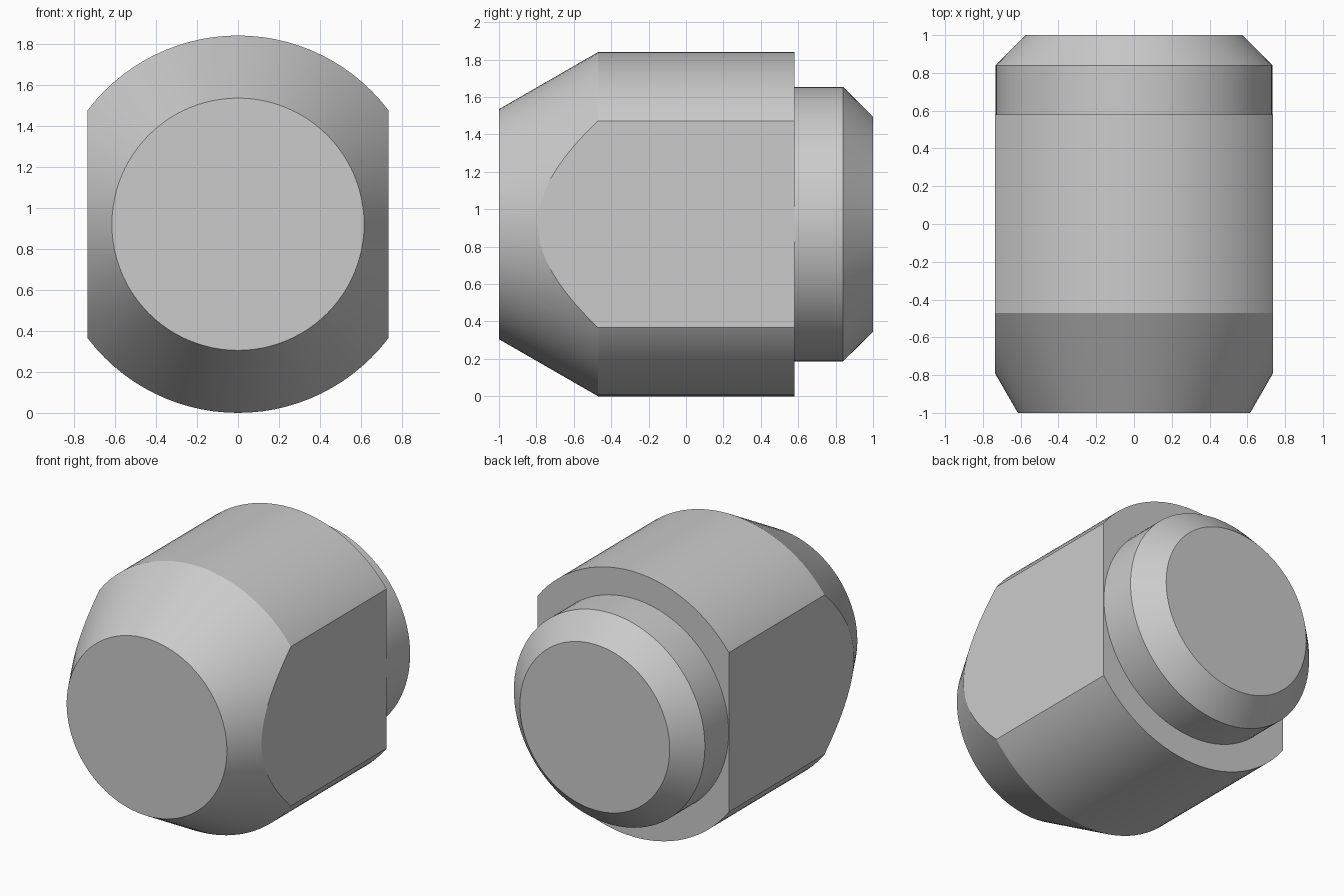
import bpy, bmesh, math
from mathutils import Matrix

cube = bpy.data.objects.get("Cube")
if cube:
    bpy.data.objects.remove(cube, do_unlink=True)

RADIUS = 0.92
FLAT_X = 0.735
SEGMENTS = 96

# Plain grey metal
grey = bpy.data.materials.new("grey_metal")
grey.use_nodes = True
colour = (0.6, 0.6, 0.6, 1)
grey.diffuse_color = colour
grey.node_tree.nodes["Principled BSDF"].inputs["Base Color"].default_value = colour

# Turned profile: (radius, y) from the tapered nose to the chamfered rear collar
profile = [(0.615, -1), (RADIUS, -0.47), (RADIUS, 0.58),
           (0.733, 0.58), (0.733, 0.84), (0.575, 1)]

bm = bmesh.new()
rings = []
for radius, y in profile:
    ring = []
    for i in range(SEGMENTS):
        a = math.tau * i / SEGMENTS
        ring.append(bm.verts.new((radius * math.cos(a), y, RADIUS + radius * math.sin(a))))
    rings.append(ring)
for lower, upper in zip(rings, rings[1:]):
    for i in range(SEGMENTS):
        j = (i + 1) % SEGMENTS
        bm.faces.new((lower[i], lower[j], upper[j], upper[i]))
bm.faces.new(rings[0])
bm.faces.new(rings[-1])

# Two wrench flats, sliced off the sides and capped
for side in (-1, 1):
    cut = bmesh.ops.bisect_plane(bm, geom=bm.verts[:] + bm.edges[:] + bm.faces[:],
                                 plane_co=(side * FLAT_X, 0, 0), plane_no=(side, 0, 0),
                                 clear_outer=True)
    rim = [e for e in cut["geom_cut"] if isinstance(e, bmesh.types.BMEdge)]
    bmesh.ops.edgenet_fill(bm, edges=rim)
bmesh.ops.recalc_face_normals(bm, faces=bm.faces[:])

mesh = bpy.data.meshes.new("plug_body")
bm.to_mesh(mesh)
bm.free()
mesh.materials.append(grey)
body = bpy.data.objects.new("plug_body", mesh)
bpy.context.collection.objects.link(body)

# Smooth turned surfaces with crisp machined edges
bpy.context.view_layer.objects.active = body
body.select_set(True)
bpy.ops.object.shade_smooth_by_angle(angle=math.radians(29))
